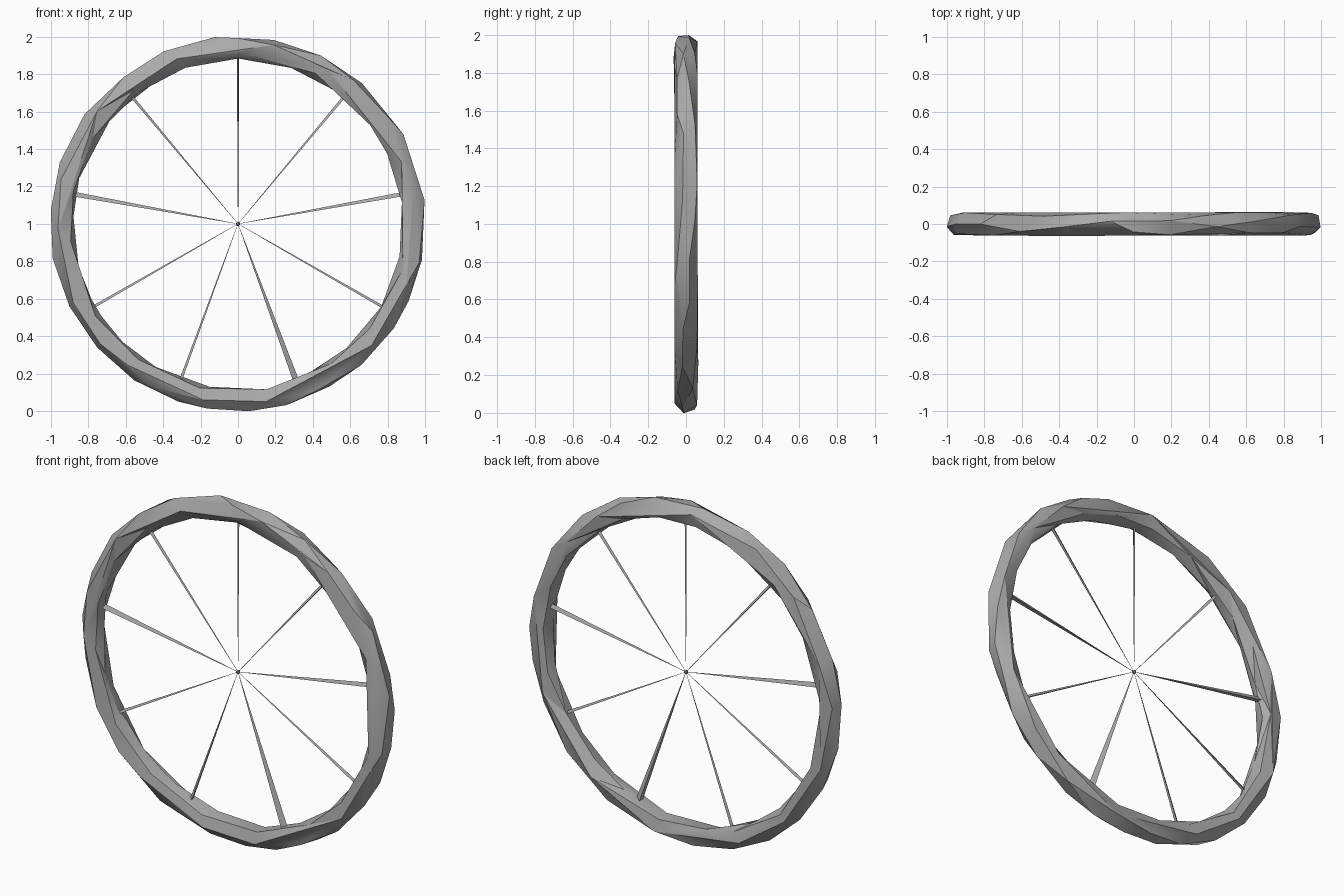
import bpy
import math
from mathutils import Vector

cube = bpy.data.objects.get("Cube")
if cube:
    bpy.data.objects.remove(cube, do_unlink=True)

grey = bpy.data.materials.new("mid_grey")
grey.use_nodes = True
colour = (0.40, 0.40, 0.40, 1)
grey.diffuse_color = colour
grey.node_tree.nodes["Principled BSDF"].inputs["Base Color"].default_value = colour

CENTRE = Vector((0, 0, 1))


def finish(name, angle):
    obj = bpy.context.object
    obj.name = name
    obj.data.materials.append(grey)
    bpy.ops.object.shade_smooth_by_angle(angle=math.radians(angle))
    return obj


# Rim: a round tube reduced to irregular long facets
bpy.ops.mesh.primitive_torus_add(
    major_segments=48, minor_segments=12, major_radius=0.94, minor_radius=0.061,
    location=CENTRE, rotation=(math.pi / 2, 0, 0))
rim = bpy.context.object
reduce = rim.modifiers.new("reduce", "DECIMATE")
reduce.ratio = 0.2
bpy.ops.object.modifier_apply(modifier=reduce.name)
finish("rim", 30)

# Spokes: three-sided needles that taper to the middle
widths = {0: 0.007, 2: 0.017, 5: 0.021, 7: 0.015}
for i in range(9):
    a = math.radians(90 + 40 * i)
    out = Vector((math.cos(a), 0, math.sin(a)))
    bpy.ops.mesh.primitive_cone_add(
        vertices=3, radius1=0.001, radius2=widths.get(i, 0.01), depth=0.89,
        location=CENTRE + out * 0.455, rotation=out.to_track_quat("Z", "Y").to_euler())
    finish(f"spoke_{i + 1}", 30)

# Hub: a tiny faceted knob
bpy.ops.mesh.primitive_ico_sphere_add(subdivisions=1, radius=0.013, location=CENTRE)
finish("hub", 20)
